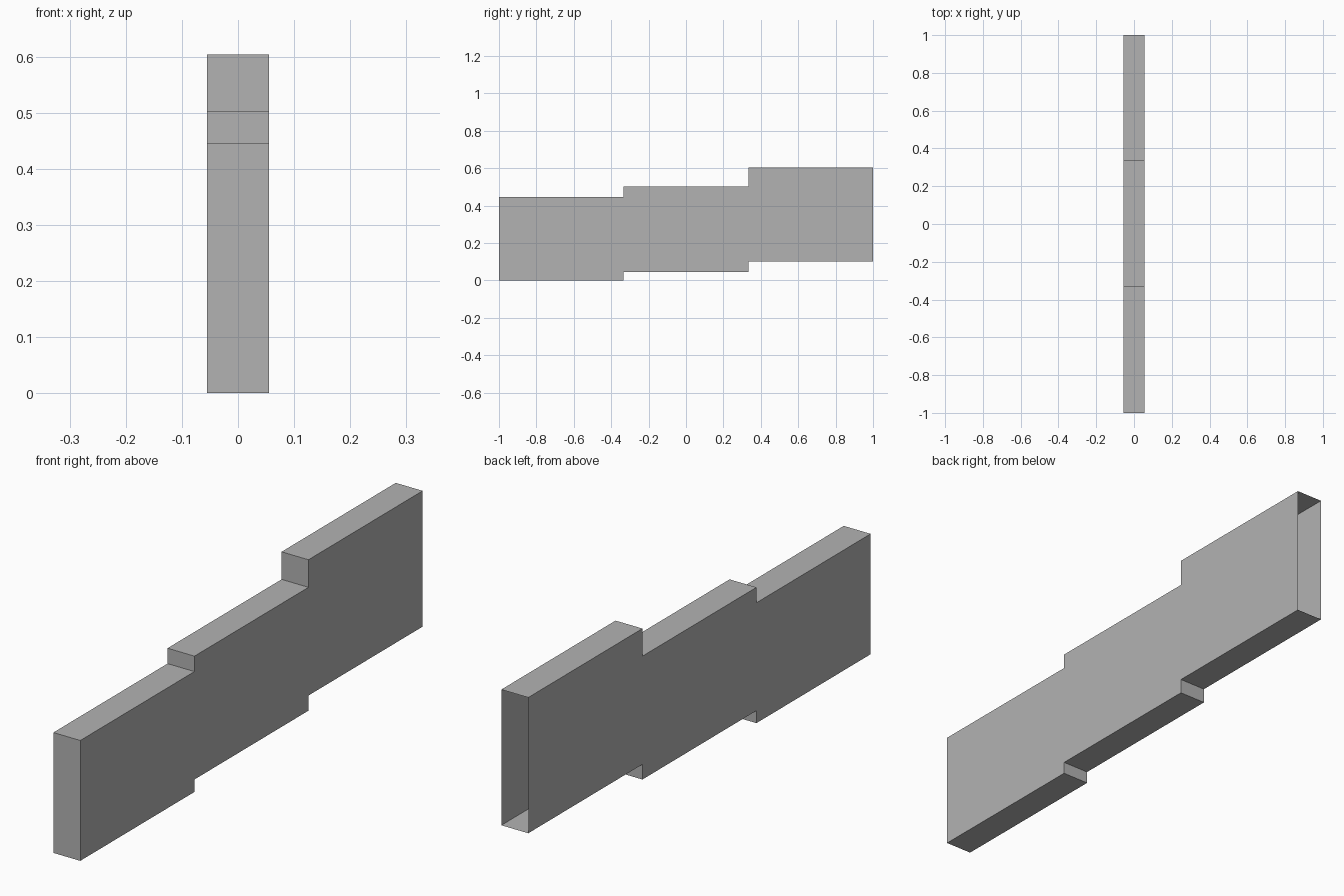
import bpy, bmesh

if "Cube" in bpy.data.objects:
    bpy.data.objects.remove(bpy.data.objects["Cube"])

HALF_WIDTH = 0.055
# y start, y end, bottom z, top z of each step, front to back
STEPS = [(-1.0, -0.333, 0.0, 0.445),
         (-0.333, 0.333, 0.046, 0.502),
         (0.333, 1.0, 0.102, 0.604)]

grey = bpy.data.materials.new("plain_grey")
grey.diffuse_color = (0.45, 0.45, 0.45, 1)
grey.use_nodes = True
grey.node_tree.nodes["Principled BSDF"].inputs["Base Color"].default_value = grey.diffuse_color

# stepped side profile: along the bottom, then back along the top
profile = []
for y0, y1, low, high in STEPS:
    profile += [(y0, low), (y1, low)]
for y0, y1, low, high in reversed(STEPS):
    profile += [(y1, high), (y0, high)]

# side walls joined by a rim, leaving the back end open
bm = bmesh.new()
left = [bm.verts.new((-HALF_WIDTH, y, z)) for y, z in profile]
right = [bm.verts.new((HALF_WIDTH, y, z)) for y, z in profile]
bm.faces.new(right)
bm.faces.new(left[::-1])
for i in range(len(profile)):
    j = (i + 1) % len(profile)
    if profile[i][0] == profile[j][0] == 1.0:
        continue
    bm.faces.new((left[i], left[j], right[j], right[i]))

mesh = bpy.data.meshes.new("stepped_sleeve")
bm.to_mesh(mesh)
bm.free()
mesh.materials.append(grey)
sleeve = bpy.data.objects.new("stepped_sleeve", mesh)
bpy.context.collection.objects.link(sleeve)
